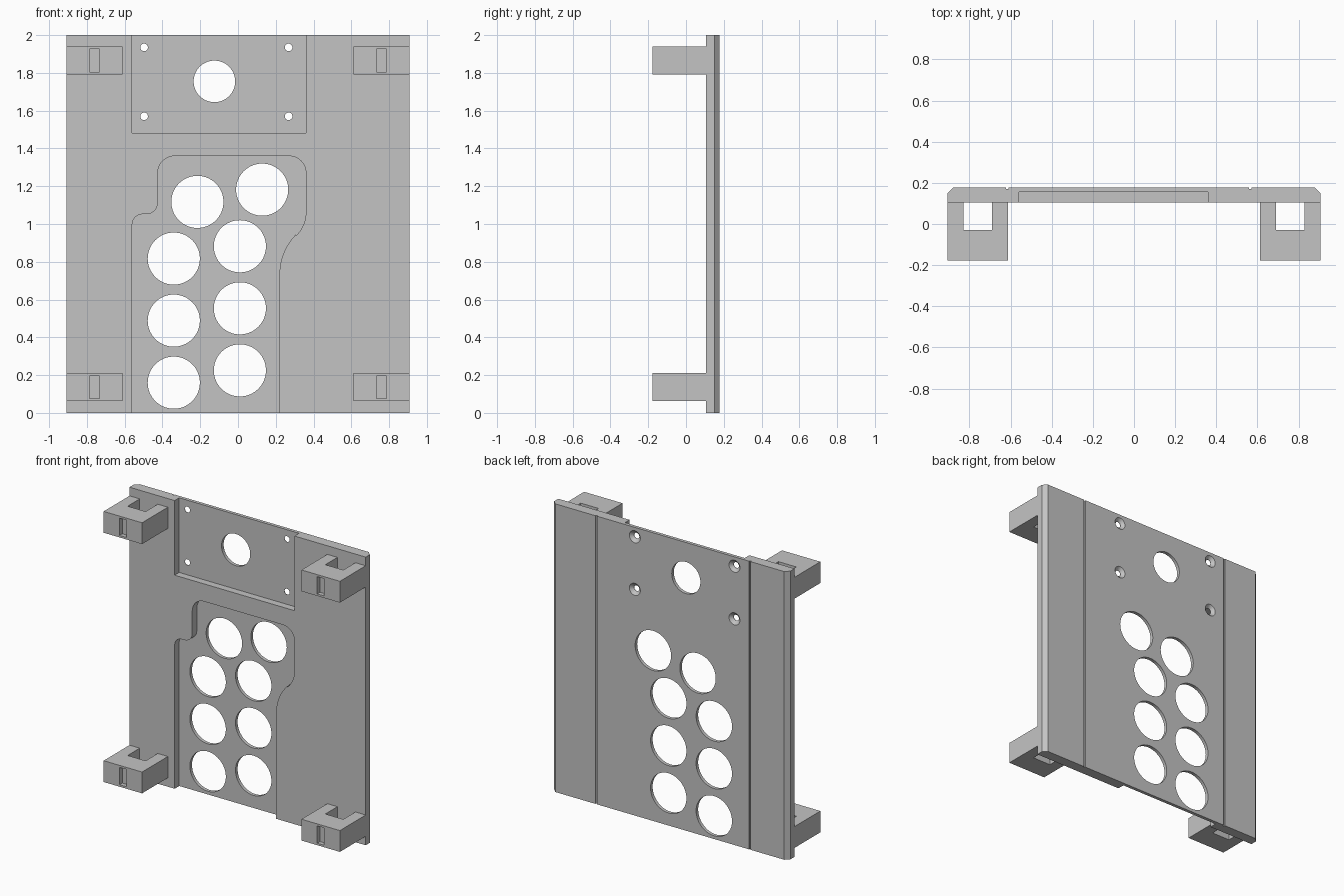
import bpy, bmesh
from math import sin, cos, radians
from mathutils import Vector

cube = bpy.data.objects.get("Cube")
if cube:
    bpy.data.objects.remove(cube, do_unlink=True)

grey = bpy.data.materials.new("plain_grey")
grey.use_nodes = True
GREY = (0.55, 0.55, 0.55, 1)
grey.diffuse_color = GREY
grey.node_tree.nodes["Principled BSDF"].inputs["Base Color"].default_value = GREY

FRONT, BACK, FLOOR = 0.105, 0.178, 0.155
HALF, TOP, CHAMFER = 0.907, 2.0, 0.028


def prism(name, points, axis, start, end):
    """Extrude a closed outline along z (outline in x, y) or y (outline in x, z)."""
    bm = bmesh.new()
    if axis == "z":
        verts = [bm.verts.new((a, b, start)) for a, b in points]
        move = Vector((0, 0, end - start))
    else:
        verts = [bm.verts.new((a, start, b)) for a, b in points]
        move = Vector((0, end - start, 0))
    face = bm.faces.new(verts)
    out = bmesh.ops.extrude_face_region(bm, geom=[face])
    bmesh.ops.translate(bm, vec=move,
                        verts=[v for v in out["geom"] if isinstance(v, bmesh.types.BMVert)])
    bmesh.ops.recalc_face_normals(bm, faces=bm.faces)
    mesh = bpy.data.meshes.new(name)
    bm.to_mesh(mesh)
    bm.free()
    mesh.materials.append(grey)
    ob = bpy.data.objects.new(name, mesh)
    bpy.context.collection.objects.link(ob)
    return ob


def arc(cx, cz, r, a0, a1, steps=12):
    angles = [radians(a0 + (a1 - a0) * i / steps) for i in range(steps + 1)]
    return [(cx + r * cos(a), cz + r * sin(a)) for a in angles]


def rect(x0, x1, z0, z1):
    return [(x0, z0), (x1, z0), (x1, z1), (x0, z1)]


def drill(x, z, r, steps=64):
    return prism("hole_cutter", arc(x, z, r, 0, 360, steps)[:-1], "y", 0, 0.3)


def countersink(x, z, r_in, r_out, depth):
    """Cone that widens towards the back face."""
    ob = prism("countersink_cutter", arc(x, z, r_in, 0, 360, 32)[:-1],
               "y", BACK - depth, BACK + depth)
    grow = (2 * r_out - r_in) / r_in
    for v in ob.data.vertices:
        if v.co.y > BACK:
            v.co.x = x + (v.co.x - x) * grow
            v.co.z = z + (v.co.z - z) * grow
    return ob


def cut(target, cutters):
    bpy.context.view_layer.objects.active = target
    for c in cutters:
        mod = target.modifiers.new("cut", "BOOLEAN")
        mod.operation, mod.solver, mod.object = "DIFFERENCE", "EXACT", c
        bpy.ops.object.modifier_apply(modifier=mod.name)
        bpy.data.objects.remove(c, do_unlink=True)


# Plate with chamfered rear edges and two score grooves on the back
outline = [(-HALF, FRONT), (HALF, FRONT), (HALF, BACK - CHAMFER), (HALF - CHAMFER, BACK)]
for gx in (0.565, -0.615):
    outline += [(gx + 0.006, BACK), (gx + 0.006, BACK - 0.008),
                (gx - 0.006, BACK - 0.008), (gx - 0.006, BACK)]
outline += [(CHAMFER - HALF, BACK), (-HALF, BACK - CHAMFER)]
plate = prism("back_plate", outline, "z", 0, TOP)

# Recesses in the front
upper = prism("upper_recess_cutter", rect(-0.56, 0.36, 1.482, 2.1), "y", 0, FLOOR)
pocket = [(-0.56, -0.1), (0.22, -0.1)]
pocket += arc(0.517, 0.735, 0.297, 180, 135)
pocket += arc(0.18, 1.065, 0.18, -45, 0)
pocket += arc(0.27, 1.27, 0.09, 0, 90)
pocket += arc(-0.335, 1.27, 0.09, 90, 180)
pocket += arc(-0.485, 1.112, 0.06, 0, -90)
pocket += arc(-0.505, 0.997, 0.055, 90, 180)
lower = prism("lower_recess_cutter", pocket, "y", 0, FLOOR)
cut(plate, [upper, lower])

# Button holes, stick hole and countersunk screw holes
buttons = [(-0.215, 1.117), (0.128, 1.182)]
for row in range(3):
    z = 0.16 + 0.3285 * row
    buttons += [(-0.34, z), (0.01, z + 0.065)]
cut(plate, [drill(x, z, 0.138) for x, z in buttons])
cut(plate, [drill(-0.125, 1.755, 0.11)])
for x in (-0.497, 0.268):
    for z in (1.57, 1.935):
        cut(plate, [drill(x, z, 0.02, 32), countersink(x, z, 0.02, 0.042, 0.02)])

# Four U-shaped feet, each with a shallow slot in its front
for side, s in (("right", -1), ("left", 1)):
    u_shape = [(0.612, FRONT), (0.612, -BACK), (HALF, -BACK), (HALF, FRONT),
               (0.828, FRONT), (0.828, -0.028), (0.69, -0.028), (0.69, FRONT)]
    for level, z in (("lower", 0.062), ("upper", 1.792)):
        foot = prism(f"{level}_{side}_bracket", [(s * x, y) for x, y in u_shape],
                     "z", z, z + 0.148)
        slot = prism("slot_cutter", rect(s * 0.759 - 0.026, s * 0.759 + 0.026,
                                         z + 0.014, z + 0.134), "y", -0.3, 0.03 - BACK)
        cut(foot, [slot])

# Smooth hole walls, sharp edges
bpy.ops.object.select_all(action="DESELECT")
plate.select_set(True)
bpy.context.view_layer.objects.active = plate
bpy.ops.object.shade_smooth_by_angle(angle=radians(30))
